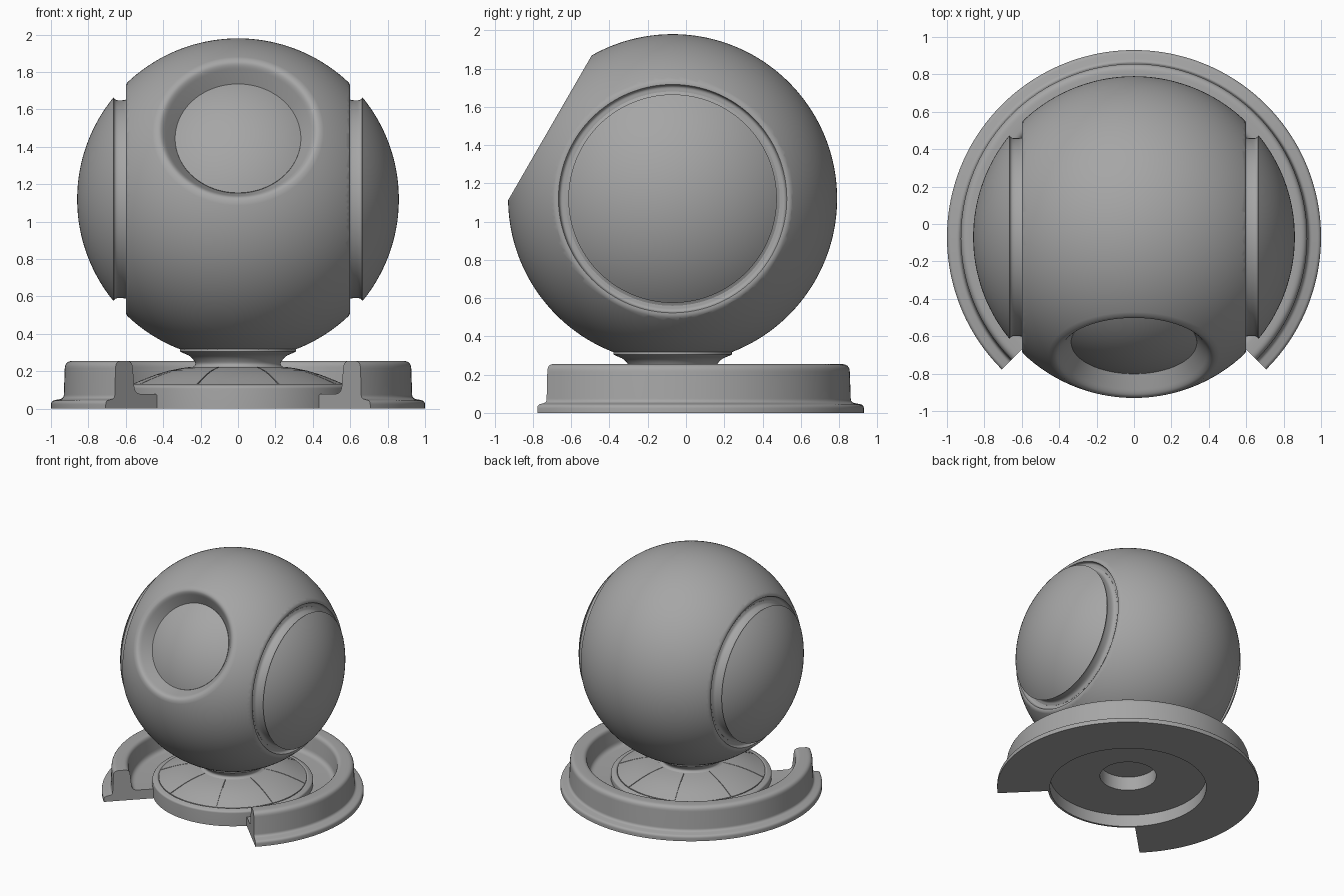
import bpy, bmesh
from math import sin, cos, asin, radians, pi
from mathutils import Vector, Matrix

if "Cube" in bpy.data.objects:
    bpy.data.objects.remove(bpy.data.objects["Cube"])

R = 0.86                              # ball radius
BALL = Vector((0, -0.07, 1.12))       # ball centre
FOOT = Vector((0, -0.07, 0))          # base axis

grey = bpy.data.materials.new("mid_grey")
grey.diffuse_color = (0.38, 0.38, 0.38, 1)
grey.use_nodes = True
grey.node_tree.nodes["Principled BSDF"].inputs["Base Color"].default_value = grey.diffuse_color


def rounded(points, steps=6):
    """Expand (r, h, size) corners into small smooth curves."""
    pts = [Vector(p[:2]) for p in points]
    out = []
    for i, p in enumerate(points):
        if len(p) == 2:
            out.append(pts[i])
            continue
        c, prev, nxt = pts[i], pts[i - 1], pts[(i + 1) % len(pts)]
        a = c + (prev - c).normalized() * min(p[2], (prev - c).length * 0.49)
        b = c + (nxt - c).normalized() * min(p[2], (nxt - c).length * 0.49)
        for k in range(steps + 1):
            t = k / steps
            out.append(a * (1 - t) ** 2 + c * 2 * t * (1 - t) + b * t * t)
    return out


def finish(ob, angle=35):
    bpy.ops.object.select_all(action='DESELECT')
    ob.select_set(True)
    bpy.context.view_layer.objects.active = ob
    bpy.ops.object.shade_smooth_by_angle(angle=radians(angle))


def lathe(name, points, loc, axis=(0, 0, 1), start=0, sweep=360, steps=128, smooth=True):
    """Revolve a closed (radius, height) profile about an axis."""
    prof = rounded(points)
    n, full = len(prof), sweep == 360
    bm = bmesh.new()
    rings = []
    for i in range(steps if full else steps + 1):
        a = radians(start + sweep * i / steps)
        rings.append([bm.verts.new((p.x * cos(a), p.x * sin(a), p.y)) for p in prof])
    for i in range(steps):
        r0, r1 = rings[i], rings[(i + 1) % len(rings)]
        for j in range(n):
            k = (j + 1) % n
            if prof[j].x < 1e-6 and prof[k].x < 1e-6:
                continue
            bm.faces.new((r0[j], r1[j], r1[k], r0[k]))
    if not full:
        bm.faces.new(rings[0])
        bm.faces.new(rings[-1])
    bmesh.ops.remove_doubles(bm, verts=bm.verts, dist=1e-5)
    bmesh.ops.recalc_face_normals(bm, faces=bm.faces)
    rot = Vector((0, 0, 1)).rotation_difference(Vector(axis)).to_matrix().to_4x4()
    bm.transform(Matrix.Translation(loc) @ rot)
    me = bpy.data.meshes.new(name)
    bm.to_mesh(me)
    bm.free()
    me.materials.append(grey)
    ob = bpy.data.objects.new(name, me)
    bpy.context.collection.objects.link(ob)
    if smooth:
        finish(ob)
    return ob


def cap_arc(rad, edge, n=16):
    """Spherical cap profile from radius edge in to the axis."""
    a0 = asin(edge / rad)
    return [(rad * sin(a0 * (1 - i / n)), rad * cos(a0 * (1 - i / n))) for i in range(n + 1)]


# Main ball shell, turned about the tilted axis of its front dish
tilt = (0, -cos(pi / 6), sin(pi / 6))
a0, n = asin(0.437 / R), 90
angles = [a0 + (pi - a0) * i / n for i in range(n)]
ball = lathe("ball_shell",
             [(0, 0.645), (0.335, 0.645), (0.408, 0.739, 0.03)]
             + [(R * sin(a), R * cos(a)) for a in angles] + [(0, -R)],
             BALL, tilt, steps=192, smooth=False)

# Shallow side channels
for side in (-1, 1):
    c = lathe("side_cutter",
              [(0, 0.575), (0.588, 0.575, 0.015), (0.597, 0.60), (0.608, 0.60),
               (0.8, 0.515), (0.9, 1), (0, 1)],
              BALL, (side, 0, 0), smooth=False)
    c.hide_render = True
    m = ball.modifiers.new("channel", 'BOOLEAN')
    m.operation, m.solver, m.object = 'DIFFERENCE', 'EXACT', c
    bpy.context.view_layer.objects.active = ball
    bpy.ops.object.modifier_apply(modifier=m.name)
    bpy.data.objects.remove(c)
finish(ball, 38)

# Inner core showing through the front dish
lathe("front_core", [(0, 0.62), (0.336, 0.62)] + cap_arc(0.732, 0.336), BALL, tilt)

# Side caps with a narrow waist
for side, label in ((-1, "left"), (1, "right")):
    lathe(label + "_side_cap",
          [(0, 0.55), (0.56, 0.55), (0.56, 0.576), (0.53, 0.59, 0.03), (0.528, 0.65, 0.02),
           (0.54, 0.664)] + cap_arc(R, 0.545, 24), BALL, (side, 0, 0))

# Pedestal: hollow foot, dome and neck
dome = [(0.565, 0.132), (0.50, 0.159), (0.44, 0.182), (0.37, 0.203), (0.30, 0.217), (0.25, 0.224)]
lathe("pedestal",
      [(0, 0.215), (0.215, 0.215), (0.215, 0.10), (0.597, 0.10), (0.597, 0), (0.614, 0),
       (0.614, 0.120, 0.012), (0.575, 0.134, 0.006)] + [(r, z - 0.007) for r, z in dome] +
      [(0.222, 0.236, 0.02), (0.25, 0.28, 0.03), (0.30, 0.30, 0.02), (0.31, 0.306),
       (0.31, 0.335), (0, 0.335)], FOOT)

# Eight dome panels separated by thin seams
for i in range(8):
    lathe("dome_panel", dome + [(r, z - 0.012) for r, z in reversed(dome)], FOOT,
          start=22.5 + 45 * i + 0.4, sweep=44.2, steps=16)

# Open outer ring, three quarters of a circle
lathe("base_ring",
      [(0.608, 0), (0.608, 0.078, 0.02), (0.78, 0.08, 0.04), (0.80, 0.255, 0.035),
       (0.925, 0.255, 0.04), (0.932, 0.055, 0.02), (1.0, 0.042, 0.02), (1.0, 0)],
      FOOT, start=-45, sweep=270)
